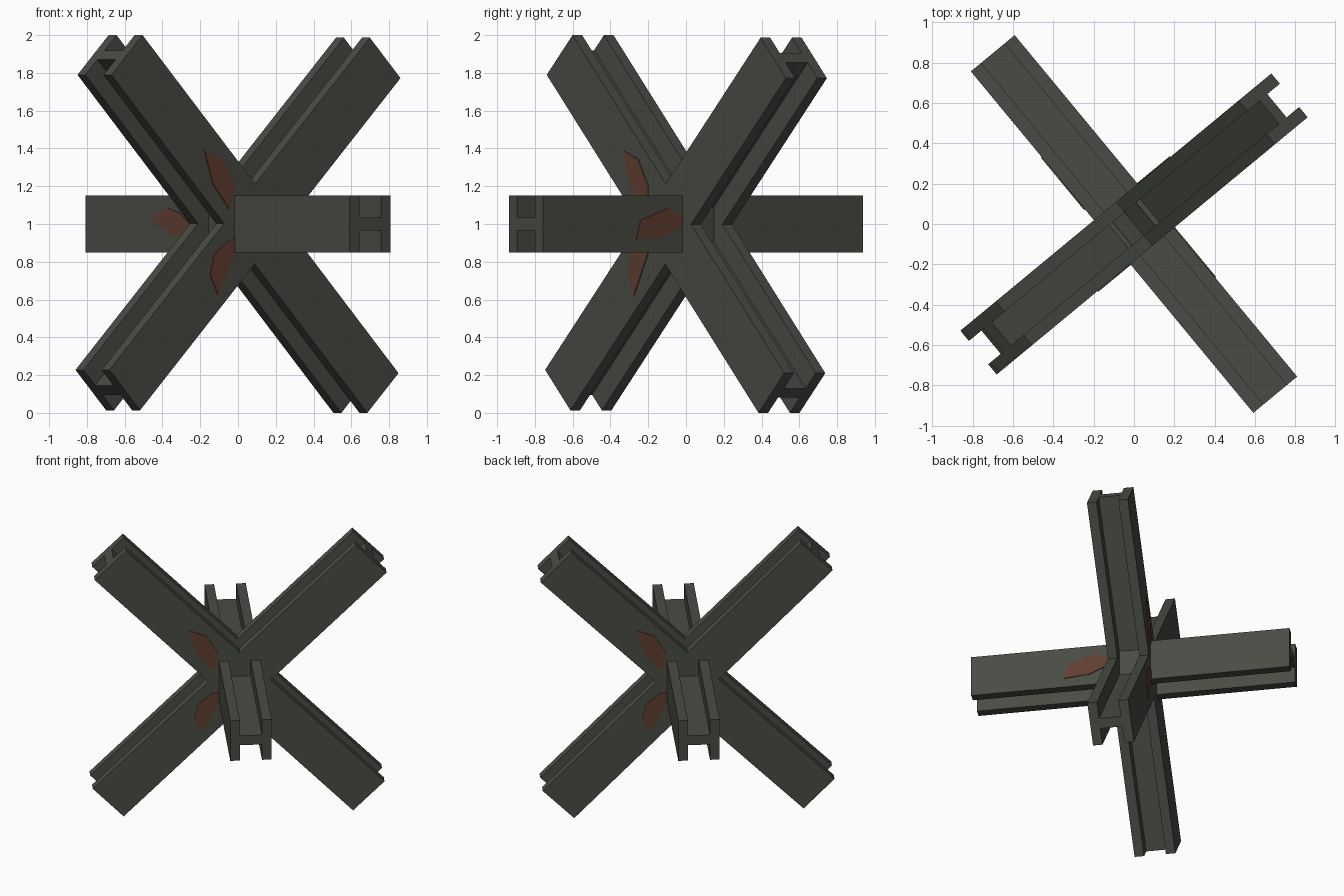
import bpy, bmesh, math
from mathutils import Vector, Matrix

if "Cube" in bpy.data.objects:
    bpy.data.objects.remove(bpy.data.objects["Cube"])

# Plan directions: U = horizontal beam, V = plane of the two sloping beams
ANG = math.radians(39.6)
V = Vector((math.cos(ANG), math.sin(ANG), 0))
U = Vector((math.sin(ANG), -math.cos(ANG), 0))
Z = Vector((0, 0, 1))
CENTRE = Vector((0, 0, 1))
HALF_W, HALF_H, FLANGE, WEB = 0.141, 0.15, 0.066, 0.035


def material(name, rgb):
    m = bpy.data.materials.new(name)
    m.diffuse_color = (*rgb, 1)
    m.use_nodes = True
    m.node_tree.nodes["Principled BSDF"].inputs["Base Color"].default_value = m.diffuse_color
    return m


steel = material("dark_steel", (0.066, 0.071, 0.059))
rust = material("rust", (0.115, 0.047, 0.030))


def prism(name, profile, ex, ey, ez, z0, z1, mat):
    """Extrude a 2D profile (in ex, ey) along ez from z0 to z1."""
    bm = bmesh.new()
    rings = [[bm.verts.new(CENTRE + ex * a + ey * b + ez * d) for a, b in profile]
             for d in (z0, z1)]
    bm.faces.new(rings[0])
    bm.faces.new(rings[1])
    n = len(profile)
    for i in range(n):
        j = (i + 1) % n
        bm.faces.new((rings[0][i], rings[0][j], rings[1][j], rings[1][i]))
    bmesh.ops.recalc_face_normals(bm, faces=bm.faces)
    me = bpy.data.meshes.new(name)
    bm.to_mesh(me)
    bm.free()
    me.materials.append(mat)
    ob = bpy.data.objects.new(name, me)
    bpy.context.collection.objects.link(ob)
    return ob


# H-shaped cross-section: first axis across the flanges, second along them
half = [(HALF_W, -HALF_H), (HALF_W, HALF_H), (HALF_W - FLANGE, HALF_H),
        (HALF_W - FLANGE, WEB)]
h_profile = half + [(-a, b) for a, b in reversed(half[1:])]
h_profile += [(-HALF_W, -HALF_H), (FLANGE - HALF_W, -HALF_H), (FLANGE - HALF_W, -WEB),
              (HALF_W - FLANGE, -WEB), (HALF_W - FLANGE, -HALF_H)]


def beam(name, axis, across, half_len):
    prism(name, h_profile, across, axis.cross(across), axis, -half_len, half_len, steel)


# Three crossed beams
beam("horizontal_beam", U, V, 1.098)
t1, t2 = math.radians(45.5), math.radians(44.5)
beam("sloping_beam_left", V * -math.cos(t1) + Z * math.sin(t1), U, 1.2545)
beam("sloping_beam_right", V * math.cos(t2) + Z * math.sin(t2), U, 1.2545)

# Rust patches on the sloping beams, repeated half a turn round
upper = [(-.35, .39), (-.226, .345), (-.14, .20), (-.14, .15), (-.18, .08), (-.29, .21)]
lower = [(-.31, -.27), (-.284, -.164), (-.188, -.09), (-.14, -.08), (-.14, -.153),
         (-.256, -.376)]
for side, s in (("front", 1), ("back", -1)):
    for label, pts in (("upper", upper), ("lower", lower)):
        prism(f"rust_patch_{side}_{label}", pts, V * s, Z, U * s,
              HALF_W - 0.004, HALF_W + 0.005, rust)

# Rust patches on the two sides of the horizontal beam
right = [(.46, -.085), (.431, .02), (.239, .085), (.136, .037), (.164, -.016), (.28, -.069)]
left = [(-.549, .026), (-.408, .085), (-.307, .058), (-.21, -.01), (-.317, -.074),
        (-.382, -.063)]
prism("rust_patch_right", right, U, Z, V, HALF_W - 0.004, HALF_W + 0.005, rust)
prism("rust_patch_left", left, U, Z, -V, HALF_W - 0.004, HALF_W + 0.005, rust)
